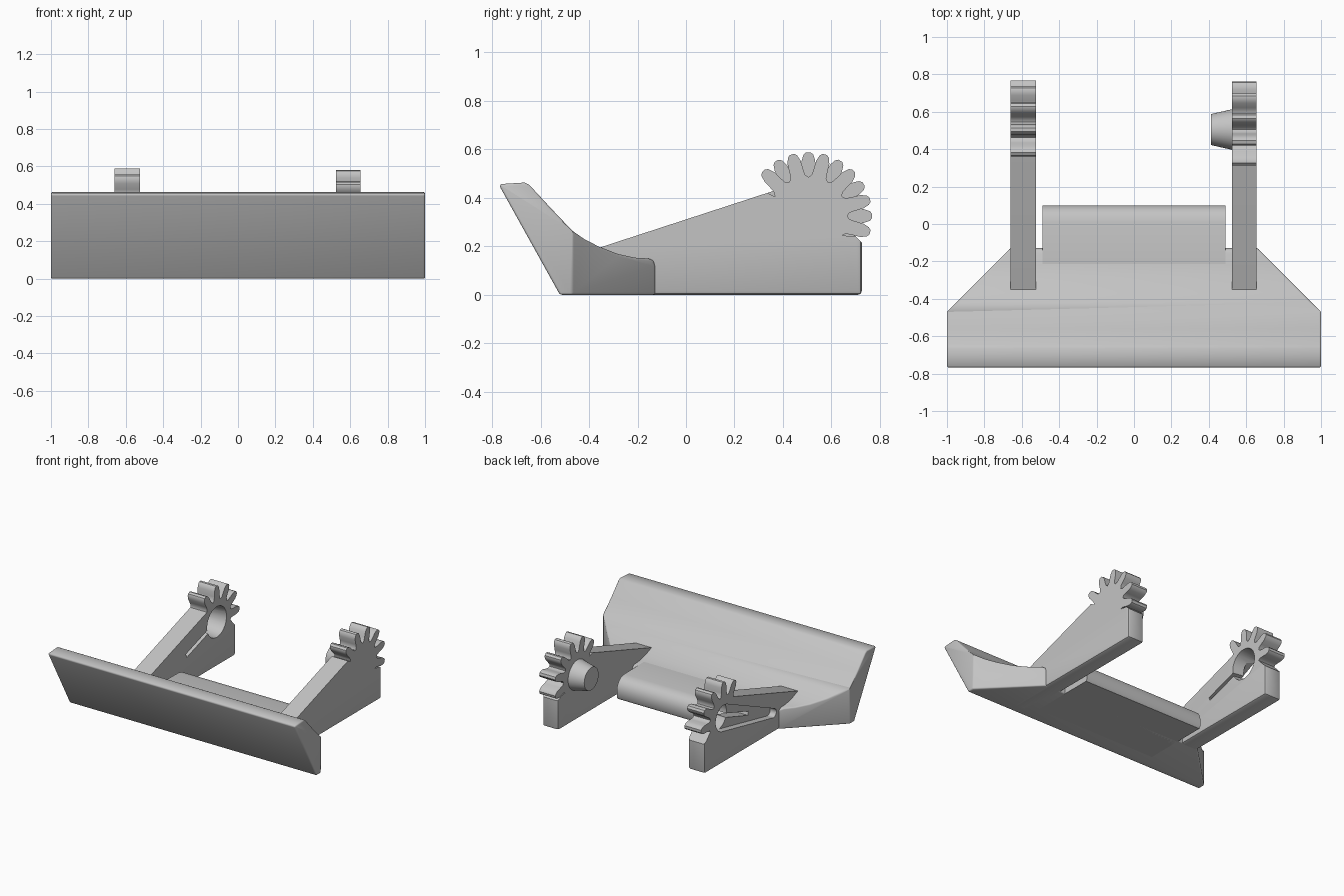
import bpy, bmesh
from math import sin, cos, radians, atan2, pi
from mathutils import Vector

if "Cube" in bpy.data.objects:
    bpy.data.objects.remove(bpy.data.objects["Cube"])

grey = bpy.data.materials.new("light_grey")
grey.use_nodes = True
grey.diffuse_color = (0.55, 0.55, 0.55, 1)
grey.node_tree.nodes["Principled BSDF"].inputs["Base Color"].default_value = (0.55, 0.55, 0.55, 1)

GEAR = Vector((0.505, 0.325))   # gear centre in (y, z)
TIP = 0.265


def activate(ob):
    bpy.ops.object.select_all(action='DESELECT')
    ob.select_set(True)
    bpy.context.view_layer.objects.active = ob


def prism(pts, x0, x1):
    """Extrude a (y, z) outline from x0 to x1."""
    bm = bmesh.new()
    face = bm.faces.new([bm.verts.new((x0, y, z)) for y, z in pts])
    new = bmesh.ops.extrude_face_region(bm, geom=[face])["geom"]
    bmesh.ops.translate(bm, vec=(x1 - x0, 0, 0),
                        verts=[g for g in new if isinstance(g, bmesh.types.BMVert)])
    bmesh.ops.recalc_face_normals(bm, faces=bm.faces)
    return bm


def finish(name, bm, bevel=0):
    me = bpy.data.meshes.new(name)
    bm.to_mesh(me)
    bm.free()
    ob = bpy.data.objects.new(name, me)
    bpy.context.collection.objects.link(ob)
    me.materials.append(grey)
    activate(ob)
    if bevel:
        mod = ob.modifiers.new("rounding", 'BEVEL')
        mod.width, mod.segments = bevel, 3
        mod.limit_method, mod.angle_limit = 'ANGLE', radians(38)
        bpy.ops.object.modifier_apply(modifier=mod.name)
    bpy.ops.object.shade_smooth_by_angle(angle=radians(38))
    return ob


def cut(ob, cutter):
    mod = ob.modifiers.new("cut", 'BOOLEAN')
    mod.operation, mod.solver, mod.object = 'DIFFERENCE', 'EXACT', cutter
    activate(ob)
    bpy.ops.object.modifier_apply(modifier=mod.name)
    bpy.data.objects.remove(cutter)


def cone(x0, x1, r0, r1):
    """Round frustum along x through the gear centre."""
    bm = bmesh.new()
    rings = []
    for x, r in ((x0, r0), (x1, r1)):
        rings.append([bm.verts.new((x, GEAR.x + r * cos(i * pi / 20), GEAR.y + r * sin(i * pi / 20)))
                      for i in range(40)])
        bm.faces.new(rings[-1])
    for i in range(40):
        j = (i + 1) % 40
        bm.faces.new((rings[0][i], rings[0][j], rings[1][j], rings[1][i]))
    bmesh.ops.recalc_face_normals(bm, faces=bm.faces)
    return bm


def gear_points(first, last):
    """Petal shaped teeth every 30 degrees."""
    half = [(15, 0.16), (10.5, 0.17), (8.5, 0.195), (7, 0.23), (4.5, 0.254), (2, TIP - 0.002)]
    tooth = [(-a, r) for a, r in half] + [(a, r) for a, r in half[:0:-1]]
    pts = [(radians(c + a), r) for c in range(first, last + 1, 30) for a, r in tooth]
    pts.append((radians(last + 15), 0.16))
    return [(GEAR.x + r * cos(a), GEAR.y + r * sin(a)) for a, r in pts]


def make_arm(name, x0, x1, first, last):
    pts = [(-0.45, 0), (0.725, 0), (0.725, 0.215), (0.7, 0.24)]
    pts += gear_points(first, last)
    pts += [(0.335, 0.42), (-0.34, 0.2), (-0.38, 0.185), (-0.45, 0.18)]
    bm = prism(pts, x0, x1)
    # soften the bottom and rear edges only
    edges = [e for e in bm.edges if all(v.co.z < 0.23 and v.co.y > -0.46 for v in e.verts)
             and e.calc_face_angle(0) > 1.2 and max(v.co.y for v in e.verts) > 0.7]
    bmesh.ops.bevel(bm, geom=edges, offset=0.015, segments=2, profile=0.5, affect='EDGES')
    return finish(name, bm)


# Blade with curved inner face and swept back wings
blade_profile = [(-0.52, 0), (-0.77, 0.45), (-0.762, 0.457), (-0.665, 0.463), (-0.645, 0.452),
                 (-0.56, 0.36), (-0.47, 0.265), (-0.42, 0.23), (-0.36, 0.199), (-0.28, 0.168),
                 (-0.21, 0.153), (-0.155, 0.15), (-0.135, 0.142), (-0.127, 0.12), (-0.127, 0)]
bm = prism(blade_profile, -1, 1)
for side in (1, -1):
    cut_geom = bmesh.ops.bisect_plane(bm, geom=bm.verts[:] + bm.edges[:] + bm.faces[:],
                                      plane_co=(side, -0.47, 0), plane_no=(side, 1, 0),
                                      clear_outer=True)["geom_cut"]
    bmesh.ops.holes_fill(bm, edges=[g for g in cut_geom if isinstance(g, bmesh.types.BMEdge)])
bmesh.ops.recalc_face_normals(bm, faces=bm.faces)
finish("blade", bm, 0.014)

# Centre floor plate with a rounded rear edge
plate = [(-0.4, 0), (0.09, 0), (0.1, 0.015), (0.1, 0.07), (0.092, 0.1), (0.075, 0.125),
         (0.05, 0.143), (0.01, 0.151), (-0.22, 0.154), (-0.4, 0.154)]
finish("floor_plate", prism(plate, -0.49, 0.49))

# Geared arms, with teeth offset by half a pitch
left_arm = make_arm("left_arm", 0.525, 0.655, -15, 135)
right_arm = make_arm("right_arm", -0.66, -0.525, 0, 120)

# Tapered hinge peg on the left arm
finish("hinge_peg", cone(0.54, 0.412, 0.112, 0.083))

# Hinge socket, thin slot and outer guide recess in the right arm
cut(right_arm, finish("socket_cutter", cone(-0.7, -0.5, 0.09, 0.115)))

end = Vector((-0.07, 0.14))
axis = (end - GEAR).normalized()
side = Vector((-axis.y, axis.x)) * 0.014
slot_end = GEAR + axis * 0.37
slot = [GEAR + side, slot_end + side, slot_end - side, GEAR - side]
cut(right_arm, finish("slot_cutter", prism(slot, -0.7, -0.5)))

heading = atan2(axis.y, axis.x)
guide = []
for centre, r, start in ((end, 0.032, heading - pi / 2), (GEAR, 0.095, heading + pi / 2)):
    guide += [(centre.x + r * cos(start + i * pi / 12), centre.y + r * sin(start + i * pi / 12))
              for i in range(13)]
cut(right_arm, finish("guide_cutter", prism(guide, -0.7, -0.61)))
activate(right_arm)
bpy.ops.object.shade_smooth_by_angle(angle=radians(38))
